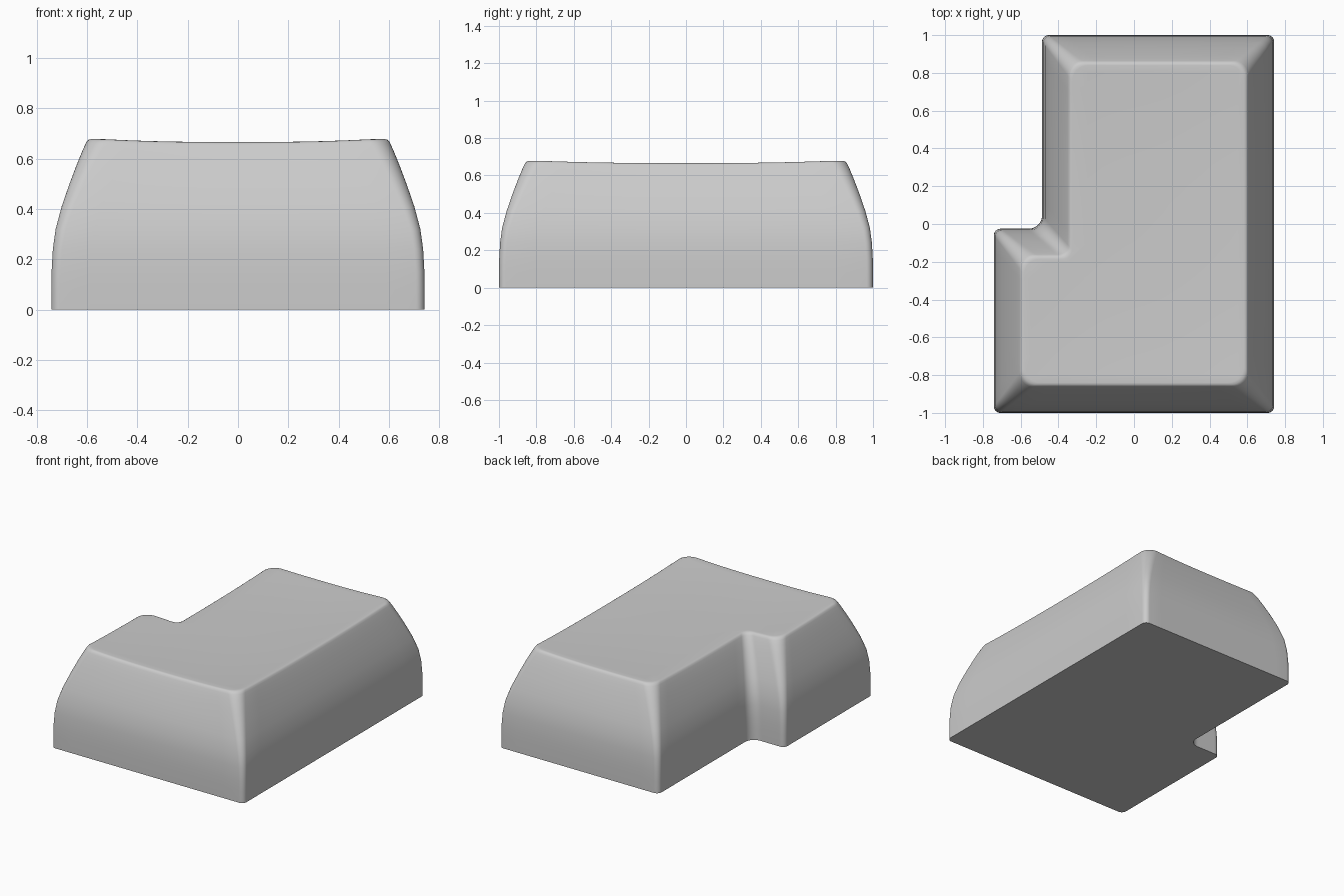
import bpy, bmesh, math
from mathutils import Vector

if "Cube" in bpy.data.objects:
    bpy.data.objects.remove(bpy.data.objects["Cube"])

# L-shaped footprint, counter-clockwise
CORNERS = [Vector(p) for p in [(-0.742, -1), (0.742, -1), (0.742, 1),
                               (-0.487, 1), (-0.487, -0.025), (-0.742, -0.025)]]
# wall profile: (height, inset)
PROFILE = [(0, 0), (0.08, 0), (0.15, 0.001), (0.24, 0.006), (0.32, 0.017), (0.41, 0.041),
           (0.5, 0.072), (0.58, 0.102), (0.635, 0.124), (0.662, 0.136),
           (0.674, 0.142), (0.681, 0.15), (0.683, 0.16)]
TOP = PROFILE[-1][0]
ARC, STRAIGHT = 8, 12


def dish(x, y):
    """Depth of the finger hollow at a point."""
    fx, fy = min(abs(x) / 0.6, 1), min(abs(y) / 0.86, 1)
    return 0.016 * (1 - fx ** 2.5) + 0.016 * (1 - fy ** 2.5)


def outline(inset):
    """Footprint moved inward with rounded corners, straights subdivided."""
    n, t = len(CORNERS), inset / 0.16
    arcs = []
    for i, c in enumerate(CORNERS):
        d0 = (c - CORNERS[i - 1]).normalized()
        d1 = (CORNERS[(i + 1) % n] - c).normalized()
        n0, n1 = Vector((-d0.y, d0.x)), Vector((-d1.y, d1.x))
        p = c + (n0 + n1) * inset
        convex = d0.x * d1.y - d0.y * d1.x > 0
        r = 0.035 + 0.05 * t if convex else 0.07 - 0.02 * t
        centre = p + (d1 - d0) * r
        arcs.append([centre - d1 * r * math.cos(a) + d0 * r * math.sin(a)
                     for a in (math.pi / 2 * k / ARC for k in range(ARC + 1))])
    pts = []
    for i, arc in enumerate(arcs):
        nxt = arcs[(i + 1) % n][0]
        pts += arc
        pts += [arc[-1].lerp(nxt, k / STRAIGHT) for k in range(1, STRAIGHT)]
    return pts


# curved walls and flat base
bm = bmesh.new()
rings = [[bm.verts.new((p.x, p.y, z)) for p in outline(d)] for z, d in PROFILE]
count = len(rings[0])
for low, high in zip(rings, rings[1:]):
    for i in range(count):
        j = (i + 1) % count
        bm.faces.new((low[i], low[j], high[j], high[i]))
bm.faces.new(rings[0][::-1])
bm.faces.new(rings[-1])

# grid cuts across the top so it can be hollowed
cuts = [((1, 0, 0), -0.55 + 0.1 * k + 0.003) for k in range(12)]
cuts += [((0, 1, 0), -0.8 + 0.1 * k + 0.003) for k in range(17)]
for normal, d in cuts:
    faces = [f for f in bm.faces if all(v.co.z > TOP - 1e-4 for v in f.verts)]
    geom = list({e for f in faces for e in f.edges} | {v for f in faces for v in f.verts}) + faces
    bmesh.ops.bisect_plane(bm, geom=geom, dist=1e-5, plane_co=Vector(normal) * d, plane_no=normal)

# hollow the top, easing into the upper walls
for v in bm.verts:
    v.co.z -= dish(v.co.x, v.co.y) * (v.co.z / TOP) ** 4
bmesh.ops.recalc_face_normals(bm, faces=bm.faces)

mesh = bpy.data.meshes.new("keycap")
bm.to_mesh(mesh)
bm.free()
keycap = bpy.data.objects.new("keycap", mesh)
bpy.context.collection.objects.link(keycap)
bpy.context.view_layer.objects.active = keycap
keycap.select_set(True)
bpy.ops.object.shade_smooth_by_angle(angle=math.radians(40))
